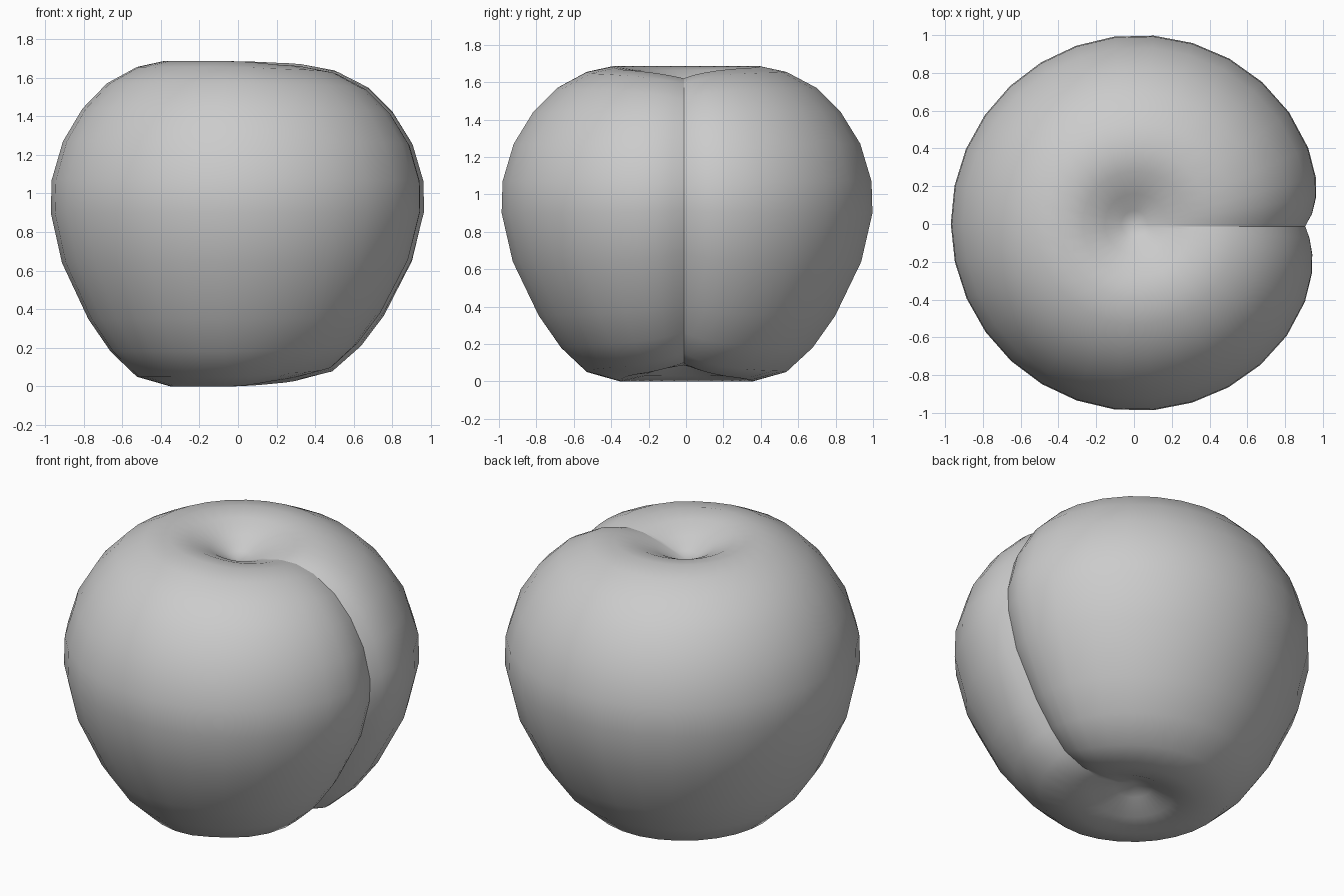
import bpy, bmesh, math

cube = bpy.data.objects.get("Cube")
if cube:
    bpy.data.objects.remove(cube, do_unlink=True)

# Material
skin = bpy.data.materials.new("plain_grey")
skin.use_nodes = True
GREY = (0.6, 0.6, 0.6, 1)
skin.diffuse_color = GREY
skin.node_tree.nodes["Principled BSDF"].inputs["Base Color"].default_value = GREY

# Outline of the fruit from bottom pit to top pit: radius, height, seam depth
PROFILE = [(0, .13, 0), (.1, .09, .02), (.22, .03, .06), (.36, 0, .1), (.54, .05, .12),
           (.68, .18, .13), (.8, .35, .13), (.94, .64, .12), (1, .9, .115), (.995, 1.07, .11),
           (.935, 1.27, .1), (.83, 1.44, .09), (.7, 1.57, .08), (.54, 1.655, .07),
           (.4, 1.685, .065), (.28, 1.665, .05), (.16, 1.61, .03), (.07, 1.555, .01), (0, 1.53, 0)]

# Columns around the fruit, closer together at the seam
angles = [math.radians(a) for a in (0, 4, 9, 15)]
angles += [math.radians(24 + 12 * i) for i in range(27)]
angles += [math.radians(a) for a in (345, 351, 356)]


def seam(x, y):
    """Strength of the crease, sharp at y = 0 and only on the +x side."""
    if x <= 0:
        return 0
    width = .17 if y > 0 else .27
    return math.exp(-abs(y) / width) * min(1, x / .2)


bm = bmesh.new()
rings = []
for i, (r, z, depth) in enumerate(PROFILE):
    if r == 0:
        rings.append([bm.verts.new((0, -.005, z))])
        continue
    # Outward direction of the outline
    dr = PROFILE[i + 1][0] - PROFILE[i - 1][0]
    dz = PROFILE[i + 1][1] - PROFILE[i - 1][1]
    length = math.hypot(dr, dz)
    nr, nz = dz / length, -dr / length
    ring = []
    for a in angles:
        c, s = math.cos(a), math.sin(a)
        rad = r * (.995 + .025 * c + .005 * s)
        cut = depth * seam(rad * c, rad * s)
        rad -= nr * cut
        ring.append(bm.verts.new((rad * c, rad * s - .012 * max(0, c) ** 4, z - nz * cut)))
    rings.append(ring)

# Skin between neighbouring rings, with fans closing both pits
n = len(angles)
for low, high in zip(rings, rings[1:]):
    for j in range(n):
        k = (j + 1) % n
        if len(low) == 1:
            bm.faces.new((low[0], high[k], high[j]))
        elif len(high) == 1:
            bm.faces.new((low[j], low[k], high[0]))
        else:
            bm.faces.new((low[j], low[k], high[k], high[j]))

# Keep the seam sharp
bm.normal_update()
for ring_low, ring_high in zip(rings[2:-3], rings[3:-2]):
    edge = bm.edges.get((ring_low[0], ring_high[0]))
    edge.smooth = False
for f in bm.faces:
    f.smooth = True

mesh = bpy.data.meshes.new("fruit_body")
bm.to_mesh(mesh)
bm.free()
mesh.materials.append(skin)
bpy.context.collection.objects.link(bpy.data.objects.new("fruit_body", mesh))
